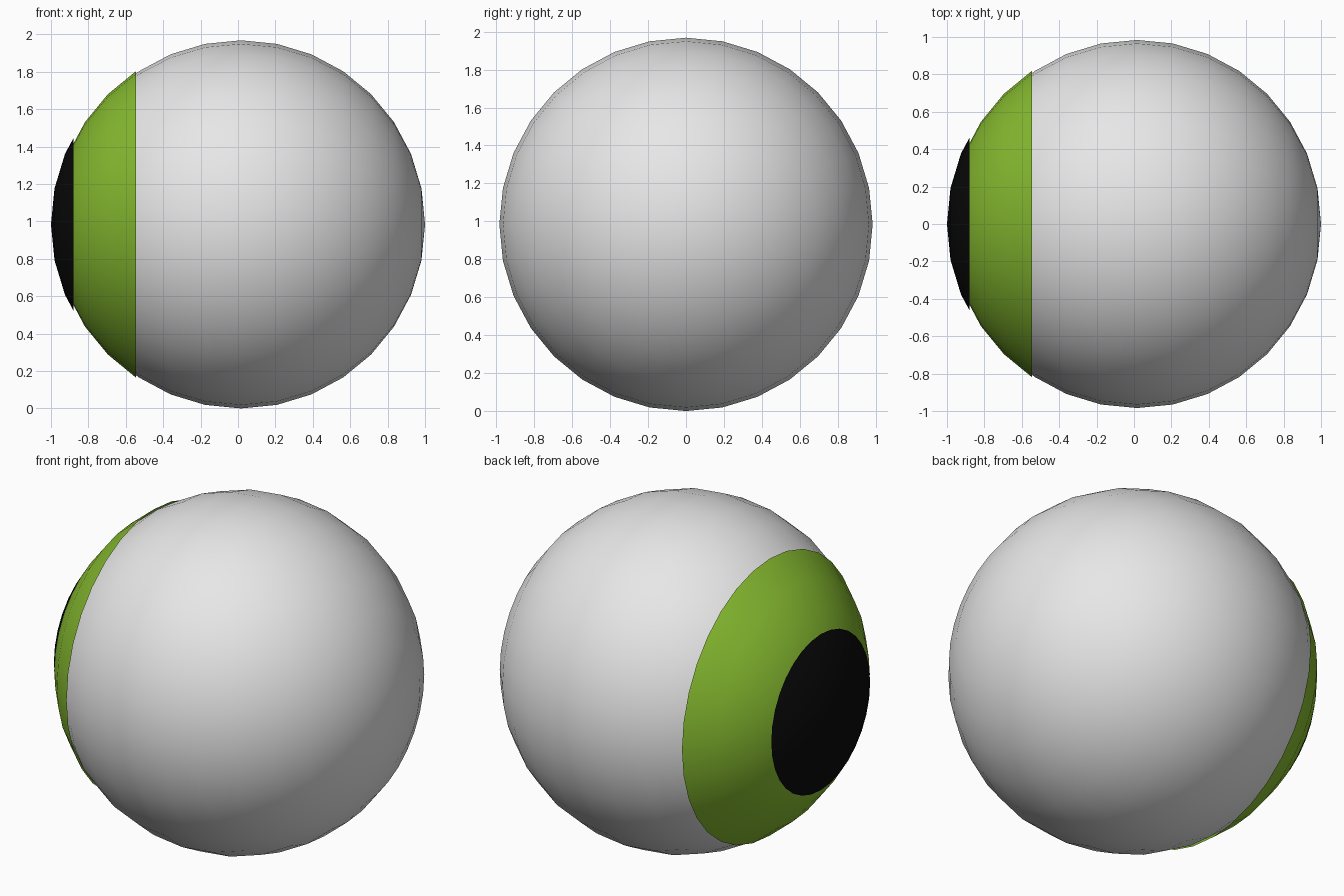
import bpy, bmesh, math
from mathutils import Matrix

if "Cube" in bpy.data.objects:
    bpy.data.objects.remove(bpy.data.objects["Cube"])

R = 0.984      # sphere radius
STEP = 0.016   # each layer sits a little further towards -x


def material(name, rgb):
    m = bpy.data.materials.new(name)
    m.diffuse_color = (*rgb, 1.0)
    m.use_nodes = True
    m.node_tree.nodes["Principled BSDF"].inputs["Base Color"].default_value = m.diffuse_color
    return m


def ball(name, mat, centre_x, cut_x=None):
    """Sphere with its poles along x; keeps only x < cut_x when given."""
    bm = bmesh.new()
    bmesh.ops.create_uvsphere(bm, u_segments=32, v_segments=16, radius=R)
    bm.transform(Matrix.Translation((centre_x, 0, R)) @ Matrix.Rotation(math.pi / 2, 4, 'Y'))
    if cut_x is not None:
        bmesh.ops.bisect_plane(bm, geom=bm.verts[:] + bm.edges[:] + bm.faces[:], dist=0.001,
                               plane_co=(cut_x, 0, 0), plane_no=(1, 0, 0), clear_outer=True)
    for f in bm.faces:
        f.smooth = True
    me = bpy.data.meshes.new(name)
    bm.to_mesh(me)
    bm.free()
    me.materials.append(mat)
    ob = bpy.data.objects.new(name, me)
    bpy.context.collection.objects.link(ob)
    return ob


# white of the eye
ball("eyeball", material("off white", (0.8, 0.8, 0.8)), STEP)
# iris cap, ending on a ring of the sphere
ball("iris", material("leaf green", (0.245, 0.51, 0.03)), 0.0, -R * math.cos(math.radians(56.25)))
# pupil cap
ball("pupil", material("black", (0.003, 0.003, 0.003)), -STEP, -0.88)
